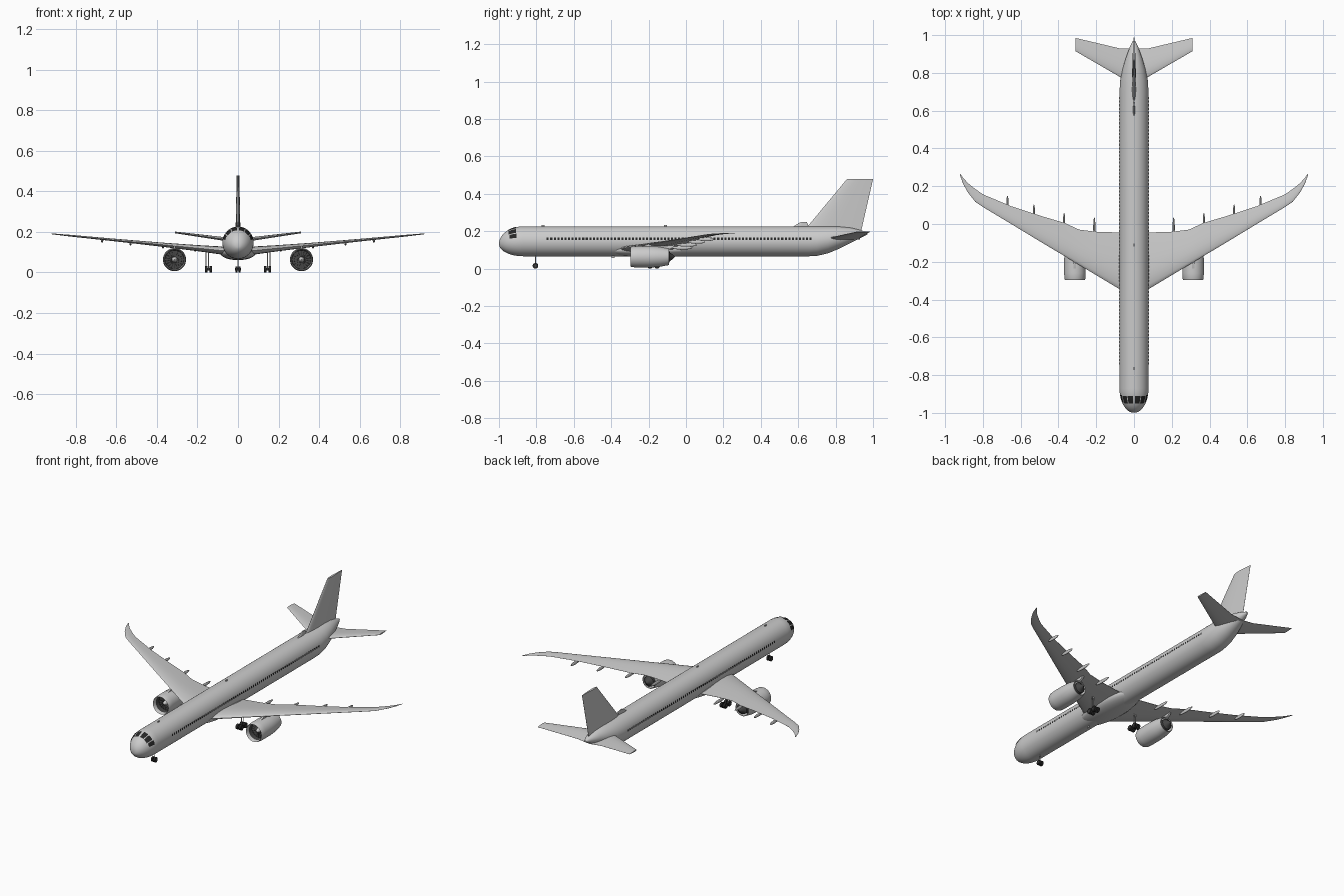
import bpy, bmesh, math
from mathutils import Vector, Matrix

if "Cube" in bpy.data.objects:
    bpy.data.objects.remove(bpy.data.objects["Cube"])


def material(name, v):
    m = bpy.data.materials.new(name)
    m.use_nodes = True
    m.diffuse_color = (v, v, v, 1)
    m.node_tree.nodes["Principled BSDF"].inputs["Base Color"].default_value = (v, v, v, 1)
    return m


GREY = material("light grey", 0.6)
BLACK = material("window black", 0.02)
DARK = material("dark metal", 0.06)


def finish(name, bm, mat, mirror=False, angle=40):
    bmesh.ops.recalc_face_normals(bm, faces=bm.faces)
    mesh = bpy.data.meshes.new(name)
    bm.to_mesh(mesh)
    bm.free()
    ob = bpy.data.objects.new(name, mesh)
    bpy.context.collection.objects.link(ob)
    mesh.materials.append(mat)
    bpy.ops.object.select_all(action="DESELECT")
    ob.select_set(True)
    bpy.context.view_layer.objects.active = ob
    bpy.ops.object.shade_smooth_by_angle(angle=math.radians(angle))
    if mirror:
        ob.modifiers.new("mirror", "MIRROR").use_mirror_merge = False
    return ob


def skin(bm, rings, caps=True):
    """Bridge closed rings of points."""
    rows = [[bm.verts.new(p) for p in ring] for ring in rings]
    n = len(rows[0])
    for a, b in zip(rows, rows[1:]):
        for i in range(n):
            bm.faces.new((a[i], a[(i + 1) % n], b[(i + 1) % n], b[i]))
    if caps:
        bm.faces.new(rows[0])
        bm.faces.new(rows[-1])


# Fuselage cross-section: (y, top, bottom, half width)
NOSE = []
for i in range(1, 13):
    a = math.radians(i * 7.5)
    s, y = math.sin(a), -0.87 - 0.13 * math.cos(a)
    mid = 0.132 + 0.014 * s
    NOSE.append((y, mid + 0.08 * s, mid - 0.08 * s, 0.077 * s))
TAIL = [(0.66, .226, .066, .077), (0.70, .226, .068, .077), (0.76, .226, .082, .073),
        (0.82, .225, .107, .061), (0.88, .219, .137, .043), (0.94, .204, .167, .021),
        (0.97, .193, .182, .006)]
STATIONS = NOSE + TAIL


def hull(y, ang, lift=0.0):
    """Point on the hull; ang is measured from the top towards +x."""
    for a, b in zip(STATIONS, STATIONS[1:]):
        if y <= b[0] + 1e-6:
            break
    t = (y - a[0]) / (b[0] - a[0])
    top, bot, w = (a[k] + (b[k] - a[k]) * t for k in (1, 2, 3))
    return Vector(((w + lift) * math.sin(ang), y,
                   (top + bot) / 2 + ((top - bot) / 2 + lift) * math.cos(ang)))


bm = bmesh.new()
skin(bm, [[hull(s[0], math.tau * k / 40) for k in range(40)] for s in STATIONS])
finish("fuselage", bm, GREY)


def hull_patch(bm, y0, y1, a0, a1, n=4, lift=0.0015):
    """Thin plate that follows the hull."""
    grid = [[bm.verts.new(hull(y0 + (y1 - y0) * i / n,
                               math.radians(a0 + (a1 - a0) * j / n), lift))
             for j in range(n + 1)] for i in range(n + 1)]
    for i in range(n):
        for j in range(n):
            bm.faces.new((grid[i][j], grid[i + 1][j], grid[i + 1][j + 1], grid[i][j + 1]))


# Cabin windows
bm = bmesh.new()
for i in range(75):
    y = -0.745 + i * 0.019
    if y < 0.665:
        hull_patch(bm, y, y + 0.011, 76, 85, 1)
finish("cabin_windows", bm, BLACK, True)

# Cockpit windows
bm = bmesh.new()
for a0, a1, y0, y1 in ((5, 27, -.95, -.91), (31, 54, -.95, -.91), (58, 76, -.945, -.905)):
    hull_patch(bm, y0, y1, a0, a1, 5, 0.002)
finish("cockpit_windows", bm, BLACK, True)

FOIL = [(0, 0), (.02, .3), (.08, .6), (.2, .9), (.35, 1), (.55, .8), (.8, .4), (1, .04)]


def surface(name, sections, upright=False, mirror=True):
    """Loft an aerofoil through (span, leading y, trailing y, height, thickness)."""
    loop = FOIL + [(c, -t) for c, t in reversed(FOIL[1:])]
    rings = []
    for span, le, te, h, thick in sections:
        ring = []
        for c, t in loop:
            y, off = le + (te - le) * c, t * thick / 2
            ring.append((h + off, y, span) if upright else (span, y, h + off))
        rings.append(ring)
    bm = bmesh.new()
    skin(bm, rings)
    return finish(name, bm, GREY, mirror)


def wing_z(x):
    return 0.1 + 0.098 * x


# Main wings with raked tips
PLAN = [(0, -.39, -.045, .042), (.077, -.345, -.045, .04), (.2, -.271, -.041, .03),
        (.29, -.217, -.03, .025), (.366, -.171, .005, .021), (.5, -.091, .045, .016),
        (.65, 0, .094, .012), (.8, .09, .157, .009), (.84, .117, .185, .008),
        (.88, .168, .217, .006), (.905, .213, .245, .005), (.92, .255, .266, .003)]
surface("wing", [(x, le, te, wing_z(x), t) for x, le, te, t in PLAN])

# Tail surfaces
surface("tailplane", [(0, .735, .93, .157, .022), (.077, .78, .93, .166, .018),
                      (.31, .915, .985, .197, .008)])
surface("tail_fin", [(.19, .62, .935, 0, .024), (.225, .65, .942, 0, .023),
                     (.478, .86, 1.0, 0, .013)], True, False)
surface("dorsal_fin", [(.215, .555, .66, 0, .012), (.235, .59, .652, 0, .01),
                       (.25, .615, .645, 0, .006)], True, False)


def ellipsoid(name, centre, size, mirror=False):
    bm = bmesh.new()
    bmesh.ops.create_uvsphere(bm, u_segments=24, v_segments=14, radius=1,
                              matrix=Matrix.LocRotScale(Vector(centre), None, Vector(size)))
    return finish(name, bm, GREY, mirror, 60)


# Belly fairing and flap track fairings
ellipsoid("belly_fairing", (0, -.2, .1), (.09, .24, .04))
for x, y, length in ((.21, -.02, .055), (.37, .005, .055), (.53, .058, .045), (.67, .108, .042)):
    ellipsoid("flap_fairing", (x, y, wing_z(x) - .009), (.006, length, .01), True)

ENGINE = Vector((.313, 0, .063))


def lathe(name, profile, mat, segs=36):
    """Turn (radius, y) points about the engine axis."""
    rings = [[ENGINE + Vector((r * math.cos(math.tau * k / segs), y,
                               r * math.sin(math.tau * k / segs)))
              for k in range(segs)] for r, y in profile]
    bm = bmesh.new()
    skin(bm, rings, False)
    return finish(name, bm, mat, True)


# Engines
lathe("nacelle", [(.047, -.275), (.049, -.29), (.052, -.297), (.055, -.29), (.057, -.26),
                  (.057, -.19), (.054, -.145), (.044, -.092), (.041, -.092), (.046, -.14)], GREY)
lathe("intake_duct", [(.047, -.276), (.046, -.245), (.001, -.245)], DARK)
lathe("spinner", [(.001, -.272), (.008, -.265), (.014, -.245)], GREY)
lathe("exhaust_core", [(.046, -.14), (.034, -.12), (.031, -.09), (.022, -.085),
                       (.012, -.07), (.001, -.06)], DARK)

# Fan blades
bm = bmesh.new()
for k in range(18):
    mat = Matrix.Translation(ENGINE + Vector((0, -.249, 0))) @ \
        Matrix.Rotation(math.tau * k / 18, 4, "Y") @ \
        Matrix.Translation((0, 0, .029)) @ Matrix.Rotation(.6, 4, "Z") @ \
        Matrix.Diagonal((.005, .001, .032, 1))
    bmesh.ops.create_cube(bm, size=1, matrix=mat)
finish("fan_blades", bm, DARK, True)

# Engine pylons
bm = bmesh.new()
skin(bm, [[(ENGINE.x + dx, y, z) for y, z in
           ((-.25, .115), (-.2, .131), (-.06, .128), (-.07, .112), (-.12, .09), (-.2, .1))]
          for dx in (-.006, .006)])
finish("pylon", bm, GREY, True)


def cylinder(bm, centre, radius, depth, axis="Z"):
    rot = Matrix.Rotation(math.pi / 2, 4, "Y") if axis == "X" else Matrix()
    bmesh.ops.create_cone(bm, cap_ends=True, segments=20, radius1=radius, radius2=radius,
                          depth=depth, matrix=Matrix.Translation(centre) @ rot)


# Landing gear
tyres, axles, struts = bmesh.new(), bmesh.new(), bmesh.new()
for y in (-.192, -.155):
    for x in (.135, .156):
        cylinder(tyres, (x, y, .016), .016, .013, "X")
    cylinder(axles, (.1455, y, .016), .006, .036, "X")
bmesh.ops.create_cube(axles, size=1, matrix=Matrix.Translation((.1455, -.1735, .016))
                      @ Matrix.Diagonal((.006, .04, .007, 1)))
cylinder(struts, (.1455, -.1735, .06), .003, .09)
cylinder(struts, (.157, -.1735, .07), .002, .08)
cylinder(tyres, (.008, -.805, .015), .015, .01, "X")
cylinder(axles, (.004, -.805, .015), .006, .02, "X")
finish("tyres", tyres, BLACK, True)
finish("axles", axles, DARK, True)
finish("main_struts", struts, GREY, True)
bm = bmesh.new()
cylinder(bm, (0, -.805, .045), .0025, .06)
finish("nose_strut", bm, GREY)

# Aerials
for y, z in ((-.765, .226), (-.11, .226), (-.39, .064)):
    bm = bmesh.new()
    bmesh.ops.create_cube(bm, size=1, matrix=Matrix.Translation((0, y, z))
                          @ Matrix.Diagonal((.003, .016, .016, 1)))
    finish("aerial", bm, GREY)
